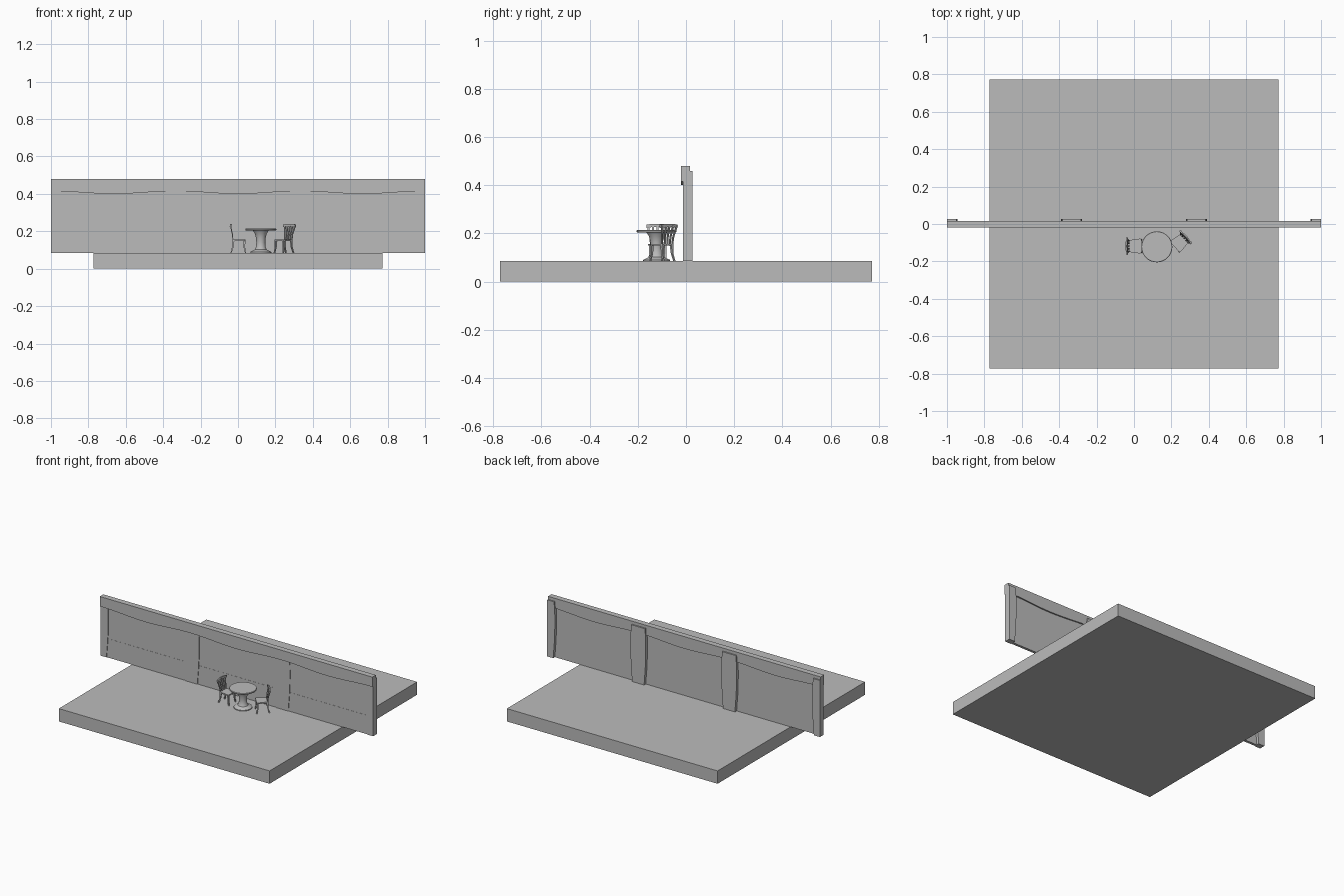
import bpy, bmesh, math
from mathutils import Vector, Matrix

cube = bpy.data.objects.get("Cube")
if cube:
    bpy.data.objects.remove(cube, do_unlink=True)

grey = bpy.data.materials.new("plain_grey")
grey.use_nodes = True
grey.diffuse_color = (0.5, 0.5, 0.5, 1)
grey.node_tree.nodes["Principled BSDF"].inputs["Base Color"].default_value = (0.5, 0.5, 0.5, 1)

FLOOR = 0.085


def finish(name, bm, matrix=None, smooth=False):
    bmesh.ops.recalc_face_normals(bm, faces=bm.faces)
    mesh = bpy.data.meshes.new(name)
    bm.to_mesh(mesh)
    bm.free()
    mesh.materials.append(grey)
    ob = bpy.data.objects.new(name, mesh)
    bpy.context.collection.objects.link(ob)
    if matrix:
        ob.matrix_world = matrix
    if smooth:
        bpy.ops.object.select_all(action='DESELECT')
        ob.select_set(True)
        bpy.context.view_layer.objects.active = ob
        bpy.ops.object.shade_smooth_by_angle(angle=math.radians(35))
    return ob


def add_box(bm, x0, x1, y0, y1, z0, z1):
    size = Matrix.Diagonal((x1 - x0, y1 - y0, z1 - z0, 1))
    centre = Matrix.Translation(((x0 + x1) / 2, (y0 + y1) / 2, (z0 + z1) / 2))
    bmesh.ops.create_cube(bm, size=1, matrix=centre @ size)


def add_prism(bm, outline, to_3d, depth):
    """Extrude an outline, placed in space by to_3d, along a vector."""
    face = bm.faces.new([bm.verts.new(to_3d(a, b)) for a, b in outline])
    out = bmesh.ops.extrude_face_region(bm, geom=[face])["geom"]
    verts = [v for v in out if isinstance(v, bmesh.types.BMVert)]
    bmesh.ops.translate(bm, verts=verts, vec=depth)


def add_bar(bm, path, w, d):
    """Sweep a rectangle (d along x, w along y) up a path, scaled per point."""
    rings = []
    for x, y, z, s in path:
        rings.append([bm.verts.new((x + i * d * s / 2, y + j * w * s / 2, z))
                      for i, j in ((-1, -1), (1, -1), (1, 1), (-1, 1))])
    for low, high in zip(rings, rings[1:]):
        for k in range(4):
            n = (k + 1) % 4
            bm.faces.new((low[k], low[n], high[n], high[k]))
    bm.faces.new(rings[0])
    bm.faces.new(rings[-1])


def lathe(name, profile, centre, sides=24):
    bm = bmesh.new()
    verts = [bm.verts.new((r, 0, z)) for r, z in profile]
    edges = [bm.edges.new(pair) for pair in zip(verts, verts[1:])]
    bmesh.ops.spin(bm, geom=verts + edges, cent=(0, 0, 0), axis=(0, 0, 1),
                   angle=math.tau, steps=sides, use_duplicate=False)
    bmesh.ops.remove_doubles(bm, verts=bm.verts, dist=0.0001)
    finish(name, bm, Matrix.Translation(centre), smooth=True)


# Square floor slab
bm = bmesh.new()
add_box(bm, -0.773, 0.773, -0.773, 0.773, 0, FLOOR)
finish("floor_slab", bm)

# Long wall panel, slightly thicker below the dado line
bm = bmesh.new()
add_box(bm, -0.998, 0.998, -0.009, 0.008, FLOOR, 0.21)
add_box(bm, -0.998, 0.998, -0.008, 0.008, 0.21, 0.45)
finish("wall_panel", bm)

# Header beam with a scalloped lower edge
bm = bmesh.new()
xs = [-1 + i / 24 for i in range(49)]
scallop = [(x, 0.4075 - 0.0075 * math.cos(3 * math.pi * x)) for x in xs]
add_prism(bm, scallop + [(1, 0.48), (-1, 0.48)],
          lambda x, z: (x, -0.02, z), Vector((0, 0.037, 0)))
finish("header_beam", bm)

# Bowed posts, the outer pair cut off flush with the wall ends
half_width = [(0.044, FLOOR), (0.047, 0.13), (0.052, 0.19), (0.055, 0.26),
              (0.056, 0.33), (0.055, 0.4), (0.05, 0.46)]
for label, cx in (("right_end", -1), ("right", -1 / 3), ("left", 1 / 3), ("left_end", 1)):
    bm = bmesh.new()
    outline = [(cx + w, z) for w, z in half_width] + [(cx - w, z) for w, z in reversed(half_width)]
    outline = [(max(-1, min(1, x)), z) for x, z in outline]
    # Front stops beneath the header, back rises in front of it
    add_prism(bm, outline, lambda x, z: (x, -0.0125, z), Vector((0, 0.0385, 0)))
    bmesh.ops.remove_doubles(bm, verts=bm.verts, dist=0.00001)
    finish(label + "_post", bm)

# Round pedestal table
table = (0.122, -0.122, 0)
lathe("table_top", [(0, 0.203), (0.078, 0.203), (0.083, 0.206), (0.083, 0.212),
                    (0.081, 0.214), (0, 0.214)], table, 32)
lathe("table_pedestal", [(0, FLOOR), (0.056, FLOOR), (0.056, 0.09), (0.045, 0.095),
                         (0.032, 0.102), (0.026, 0.115), (0.024, 0.14), (0.026, 0.165),
                         (0.032, 0.188), (0.042, 0.204), (0, 0.204)], table)


# Chairs face local +x, with a fanned slat back
def chair(label, x, y, angle):
    place = Matrix.Translation((x, y, FLOOR)) @ Matrix.Rotation(math.radians(angle), 4, 'Z')

    bm = bmesh.new()
    seat = [(-0.034, -0.031), (0.03, -0.04), (0.038, -0.034), (0.038, 0.034),
            (0.03, 0.04), (-0.034, 0.031)]
    add_prism(bm, seat, lambda a, b: (a, b, 0.064), Vector((0, 0, 0.008)))
    finish(label + "_chair_seat", bm, place)

    bm = bmesh.new()
    for side in (-1, 1):
        add_bar(bm, [(0.037, side * 0.035, 0, 0.8), (0.031, side * 0.032, 0.03, 1),
                     (0.031, side * 0.031, 0.065, 1.4)], 0.008, 0.008)
        add_bar(bm, [(-0.04, side * 0.031, 0, 0.8), (-0.031, side * 0.027, 0.03, 1),
                     (-0.028, side * 0.026, 0.065, 1.4)], 0.008, 0.008)
    finish(label + "_chair_legs", bm, place)

    bm = bmesh.new()
    for i in (-1, -0.5, 0, 0.5, 1):
        add_bar(bm, [(-0.03, i * 0.028, 0.068, 1), (-0.033, i * 0.031, 0.1, 1),
                     (-0.044, i * 0.041, 0.148, 1.2)], 0.007, 0.005)
    finish(label + "_chair_slats", bm, place)

    # Curved crest rail along the top of the slats
    bm = bmesh.new()
    steps = [i / 4 for i in range(-4, 5)]
    crest = [(t * 0.047, 0.142 - 0.004 * t * t) for t in steps]
    crest += [(t * 0.047, 0.155 - 0.004 * t * t) for t in reversed(steps)]
    add_prism(bm, crest, lambda b, c: (-0.049 + 3 * b * b, b, c), Vector((0.007, 0, 0)))
    finish(label + "_chair_crest", bm, place)


chair("right", 0.003, -0.118, 0)
chair("left", 0.246, -0.098, 222)
